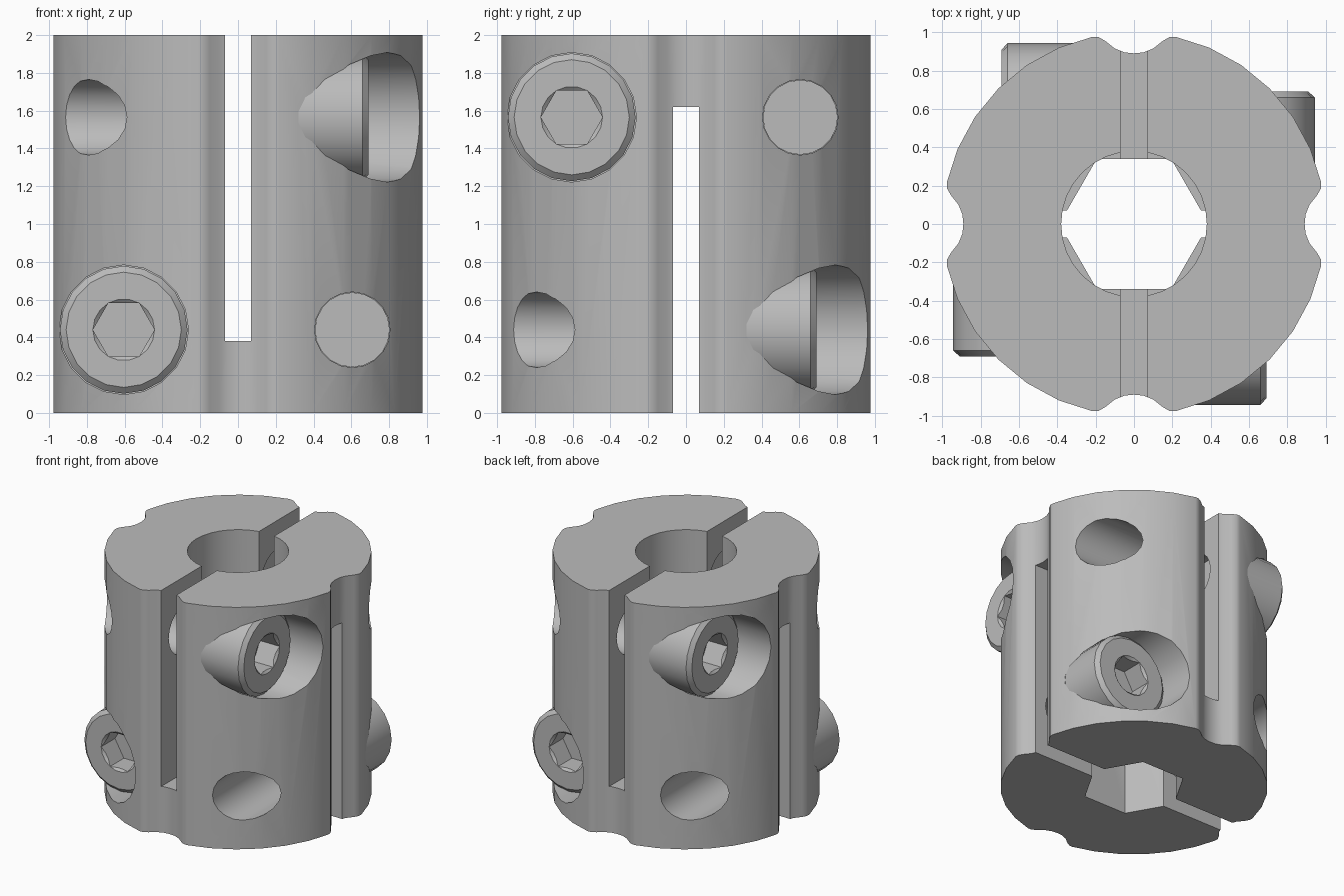
import bpy, bmesh, math
from mathutils import Matrix, Vector

if "Cube" in bpy.data.objects:
    bpy.data.objects.remove(bpy.data.objects["Cube"])

steel = bpy.data.materials.new("steel grey")
steel.use_nodes = True
GREY = (0.5, 0.5, 0.5, 1)
steel.diffuse_color = GREY
steel.node_tree.nodes["Principled BSDF"].inputs["Base Color"].default_value = GREY


def make_object(name, bm):
    bmesh.ops.recalc_face_normals(bm, faces=bm.faces)
    mesh = bpy.data.meshes.new(name)
    bm.to_mesh(mesh)
    bm.free()
    mesh.materials.append(steel)
    obj = bpy.data.objects.new(name, mesh)
    bpy.context.collection.objects.link(obj)
    return obj


def stack(name, loops, matrix=Matrix()):
    """Closed solid skinned through a list of equal-length point loops."""
    bm = bmesh.new()
    rings = [[bm.verts.new(matrix @ Vector(p)) for p in loop] for loop in loops]
    n = len(rings[0])
    for low, high in zip(rings, rings[1:]):
        for i in range(n):
            j = (i + 1) % n
            bm.faces.new((low[i], low[j], high[j], high[i]))
    bm.faces.new(rings[0])
    bm.faces.new(rings[-1])
    return make_object(name, bm)


def lathe(name, profile, sides, matrix=Matrix()):
    """Round or prismatic solid from (radius, height) pairs."""
    angles = [math.tau * i / sides for i in range(sides)]
    return stack(name, [[(r * math.cos(a), r * math.sin(a), z) for a in angles]
                        for r, z in profile], matrix)


def box(name, half_x, half_y, z0, z1):
    corners = [(-half_x, -half_y), (half_x, -half_y), (half_x, half_y), (-half_x, half_y)]
    return stack(name, [[(x, y, z) for x, y in corners] for z in (z0, z1)])


def cut(obj, cutter):
    cutter.hide_render = True
    mod = obj.modifiers.new("cut", "BOOLEAN")
    mod.operation = "DIFFERENCE"
    mod.solver = "EXACT"
    mod.object = cutter
    bpy.context.view_layer.objects.active = obj
    bpy.ops.object.modifier_apply(modifier=mod.name)
    bpy.data.objects.remove(cutter)


def smooth(obj):
    bpy.ops.object.select_all(action="DESELECT")
    obj.select_set(True)
    bpy.context.view_layer.objects.active = obj
    bpy.ops.object.shade_smooth_by_angle(angle=math.radians(32))


# Body outline: a round quarter with half of a rounded groove at each end
groove = [(0.89, 0.0), (0.895, 0.05), (0.915, 0.1), (0.955, 0.15), (0.975, 0.185)]
arc = [(math.cos(math.radians(a)), math.sin(math.radians(a)))
       for a in (12.5, 23, 34, 45, 56, 67, 77.5)]
quarter = groove + arc + [(y, x) for x, y in reversed(groove[1:])]
outline = []
for k in range(4):
    turn = Matrix.Rotation(k * math.pi / 2, 2)
    outline += [turn @ Vector(p) for p in quarter]
body = stack("coupling_body", [[(x, y, z) for x, y in outline] for z in (0, 2)])

# Bore: hexagonal below, round above
cut(body, lathe("hex_bore", [(0.39, -0.1), (0.39, 1.05)], 6))
cut(body, lathe("round_bore", [(0.38, 1.0), (0.38, 2.1)], 32))

# Crossed clamping slots
cut(body, box("upper_slot", 0.07, 1.2, 0.38, 2.1))
cut(body, box("lower_slot", 1.2, 0.07, -0.1, 1.62))

# Four clamp screws, each in its own pocket and through hole
OFFSET, FACE, SEAT = 0.605, 0.69, 0.32
screws = [
    ("front_screw", (0, -1, 0), (-OFFSET, 0, 0.44)),
    ("back_screw", (0, 1, 0), (OFFSET, 0, 0.44)),
    ("left_screw", (1, 0, 0), (0, -OFFSET, 1.565)),
    ("right_screw", (-1, 0, 0), (0, OFFSET, 1.565)),
]
for name, direction, place in screws:
    turn = Vector(direction).to_track_quat("Z", "Y").to_matrix().to_4x4()
    matrix = Matrix.Translation(place) @ turn
    cut(body, lathe("through_hole", [(0.2, -1.3), (0.2, 0.5)], 20, matrix))
    cut(body, lathe("head_pocket", [(0.343, SEAT), (0.343, 1.3)], 20, matrix))

    # Screw with chamfered head and hex socket
    screw = lathe(name, [(0.198, 0.2), (0.198, SEAT), (0.338, SEAT),
                         (0.338, FACE - 0.03), (0.305, FACE)], 20, matrix)
    cut(screw, lathe("socket", [(0.163, FACE - 0.18), (0.163, FACE + 0.1)], 6, matrix))
    cut(screw, lathe("socket_rim", [(0.14, FACE - 0.02), (0.175, FACE + 0.01)], 18, matrix))
    smooth(screw)

smooth(body)
